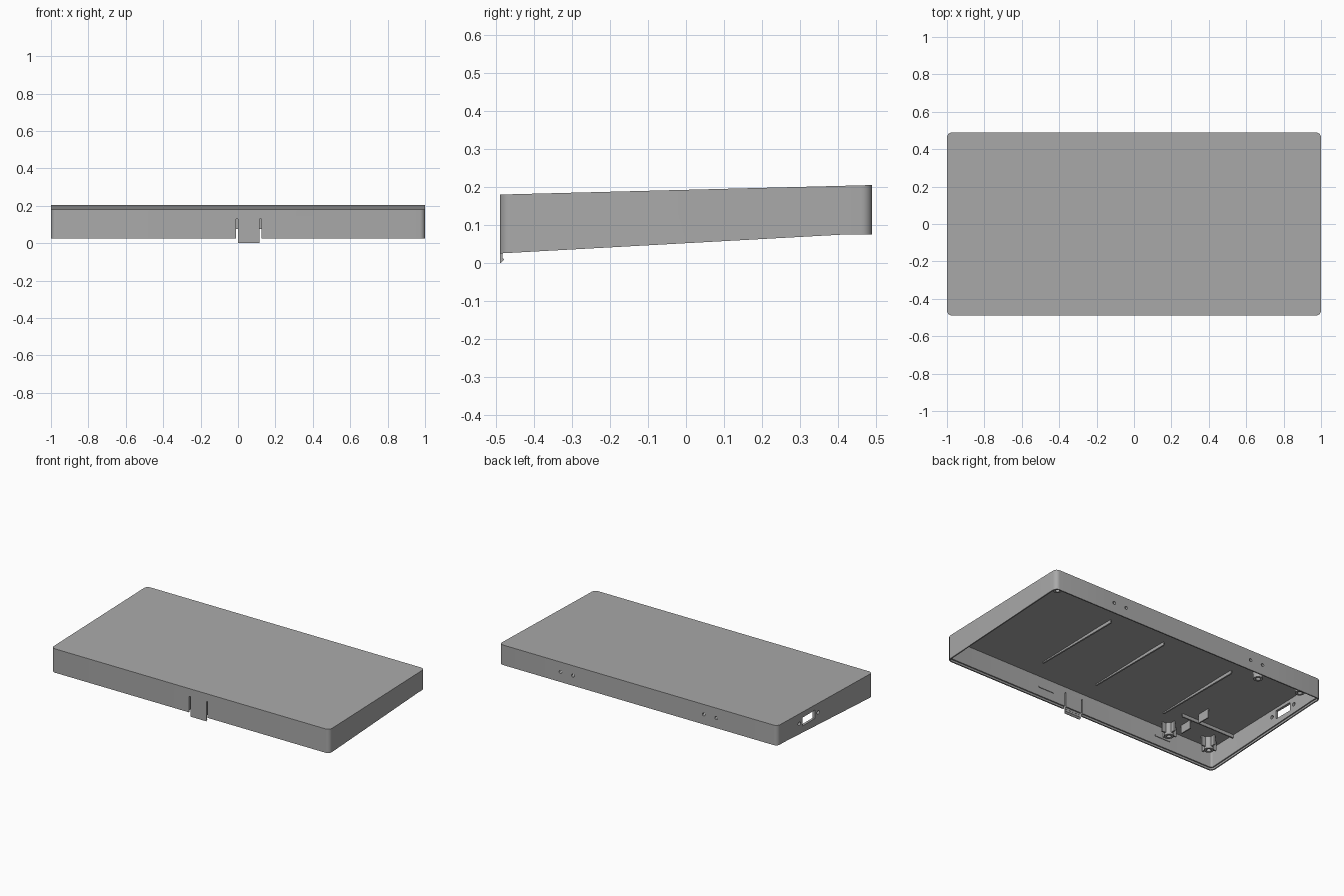
import bpy, bmesh, math
from mathutils import Matrix

if "Cube" in bpy.data.objects:
    bpy.data.objects.remove(bpy.data.objects["Cube"], do_unlink=True)

grey = bpy.data.materials.new("plain grey")
grey.use_nodes = True
grey.diffuse_color = (0.4, 0.4, 0.4, 1)
grey.node_tree.nodes["Principled BSDF"].inputs["Base Color"].default_value = (0.4, 0.4, 0.4, 1)

HX, HY, WALL, RADIUS = 1.0, 0.49, 0.016, 0.028


def top_z(y):
    return 0.18 + 0.025 * (y + HY) / (2 * HY)


def bottom_z(y):
    return min(0.025 + 0.055 * (y + HY), 0.075)


def finish(name, bm):
    bmesh.ops.recalc_face_normals(bm, faces=bm.faces)
    mesh = bpy.data.meshes.new(name)
    bm.to_mesh(mesh)
    bm.free()
    mesh.materials.append(grey)
    ob = bpy.data.objects.new(name, mesh)
    bpy.context.collection.objects.link(ob)
    return ob


def smooth(ob):
    bpy.ops.object.select_all(action="DESELECT")
    ob.select_set(True)
    bpy.context.view_layer.objects.active = ob
    bpy.ops.object.shade_smooth_by_angle(angle=math.radians(30))


def add_box(bm, x0, x1, y0, y1, z0, z1):
    mat = Matrix.Translation(((x0 + x1) / 2, (y0 + y1) / 2, (z0 + z1) / 2))
    mat = mat @ Matrix.Diagonal((x1 - x0, y1 - y0, z1 - z0, 1))
    bmesh.ops.create_cube(bm, size=1, matrix=mat)


def box(name, *bounds):
    bm = bmesh.new()
    add_box(bm, *bounds)
    return finish(name, bm)


def add_hole(bm, x, y, z, r, axis):
    rot = Matrix.Rotation(math.pi / 2, 4, axis)
    bmesh.ops.create_cone(bm, cap_ends=True, segments=16, radius1=r, radius2=r,
                          depth=0.06, matrix=Matrix.Translation((x, y, z)) @ rot)


def outline(inset):
    """Rounded rectangle, with one extra point per side where the rim bends."""
    r, pts = RADIUS - inset, []
    for k, (sx, sy) in enumerate(((1, 1), (-1, 1), (-1, -1), (1, -1))):
        cx, cy = sx * (HX - RADIUS), sy * (HY - RADIUS)
        arc = []
        for i in range(7):
            a = math.pi / 2 * (k + i / 6)
            arc.append((cx + r * math.cos(a), cy + r * math.sin(a)))
        bend = [(sx * (HX - inset), 0.42)]
        pts += bend + arc if k == 0 else arc + bend if k == 1 else arc
    return pts


# Open-bottomed sloping shell with a stepped lip round the rim
bm = bmesh.new()
rings = []
for inset, height in ((0, top_z), (0, bottom_z), (0.008, bottom_z),
                      (0.008, lambda y: bottom_z(y) + 0.012),
                      (WALL, lambda y: bottom_z(y) + 0.012),
                      (WALL, lambda y: top_z(y) - 0.015)):
    rings.append([bm.verts.new((x, y, height(y))) for x, y in outline(inset)])
for a, b in zip(rings, rings[1:]):
    for i in range(len(a)):
        j = (i + 1) % len(a)
        bm.faces.new((a[i], a[j], b[j], b[i]))
bm.faces.new(rings[0])
bm.faces.new(rings[-1])
shell = finish("shell", bm)

# Cutters: hinge recesses, port, screw holes and clip slots
HINGES = (0.515, -0.515)
bm = bmesh.new()
for hx in HINGES:
    add_box(bm, hx - 0.115, hx + 0.115, HY - 0.007, HY + 0.05, 0, 0.3)
    for dx in (-0.045, 0.045):
        add_hole(bm, hx + dx, HY - 0.014, 0.14, 0.01, "X")
add_box(bm, -1.05, -0.95, 0.105, 0.23, 0.108, 0.162)
for y in (0.07, 0.265):
    add_hole(bm, -1, y, 0.135, 0.012, "Y")
for x in (-0.01, 0.115):
    add_box(bm, x, x + 0.01, -0.52, -0.465, -0.02, 0.13)
cutter = finish("shell_cutter", bm)
cutter.hide_render = True
mod = shell.modifiers.new("openings", "BOOLEAN")
mod.operation, mod.solver, mod.object = "DIFFERENCE", "EXACT", cutter
bpy.context.view_layer.objects.active = shell
bpy.ops.object.modifier_apply(modifier=mod.name)
bpy.data.objects.remove(cutter, do_unlink=True)
smooth(shell)

# Hinge plates: a raised frame and a side bar within each recess
for n, hx in enumerate(HINGES):
    bm = bmesh.new()
    y0, y1 = HY - 0.009, HY - 0.002
    add_box(bm, hx - 0.105, hx + 0.08, y0, y1, 0.183, 0.191)
    add_box(bm, hx - 0.105, hx - 0.097, y0, y1, 0.08, 0.183)
    add_box(bm, hx + 0.072, hx + 0.08, y0, y1, 0.08, 0.183)
    add_box(bm, hx + 0.09, hx + 0.105, y0, y1, 0.08, 0.191)
    finish(f"hinge_plate_{n + 1}", bm)

# Front clip: tongue with a small hook, extruded from its side profile
bm = bmesh.new()
profile = [(-0.49, 0), (-0.487, 0), (-0.478, 0.009), (-0.483, 0.013),
           (-0.483, 0.06), (-0.49, 0.06)]
face = bm.faces.new([bm.verts.new((0, y, z)) for y, z in profile])
ext = bmesh.ops.extrude_face_region(bm, geom=[face])
bmesh.ops.translate(bm, vec=(0.115, 0, 0),
                    verts=[v for v in ext["geom"] if isinstance(v, bmesh.types.BMVert)])
finish("front_clip", bm)

# Stiffening ribs under the top
for n, x in enumerate((0.4, 0, -0.51)):
    box(f"top_rib_{n + 1}", x - 0.005, x + 0.005, -0.34, 0.27, 0.162, 0.182)


def boss(name, x, y, r, low, fins):
    """Hollow screw post hanging from the top, optionally with crossed fins."""
    bm = bmesh.new()
    high = top_z(y) - 0.006
    loops = []
    for rad, z in ((r, high), (r, low), (r * 0.5, low), (r * 0.5, high - 0.02)):
        loops.append([bm.verts.new((x + rad * math.cos(t * math.tau / 24),
                                    y + rad * math.sin(t * math.tau / 24), z)) for t in range(24)])
    for a, b in zip(loops, loops[1:]):
        for i in range(24):
            bm.faces.new((a[i], a[i - 1], b[i - 1], b[i]))
    bm.faces.new(loops[0])
    bm.faces.new(loops[-1])
    if fins:
        for s in (-1, 1):
            x0, x1 = sorted((x + s * r * 0.9, x + s * r * 1.9))
            add_box(bm, x0, x1, y - 0.005, y + 0.005, low + 0.015, high)
            y0, y1 = sorted((y + s * r * 0.9, y + s * r * 1.9))
            add_box(bm, x - 0.005, x + 0.005, y0, y1, low + 0.015, high)
    smooth(finish(name, bm))


# Screw posts on the port side and small posts in the far corners
for n, (x, y) in enumerate(((-0.62, -0.425), (-0.9, -0.4), (-0.61, 0.39), (-0.9, 0.42))):
    boss(f"screw_post_{n + 1}", x, y, 0.028, 0.09 if y < 0 else 0.11, y < 0)
for n, s in enumerate((-1, 1)):
    boss(f"corner_post_{n + 1}", 0.935, s * 0.425, 0.025, 0.11, False)

# Board holder: two tabs and a cross rib
box("holder_tab_front", -0.688, -0.68, -0.385, -0.305, 0.115, 0.178)
box("holder_tab_back", -0.688, -0.68, -0.23, -0.145, 0.115, 0.182)
box("holder_rib", -0.985, -0.6, -0.285, -0.277, 0.15, 0.178)

# Snap ridges inside the front wall
for n, x in enumerate((0.267, -0.61)):
    box(f"snap_ridge_{n + 1}", x - 0.055, x + 0.055, -0.478, -0.47, 0.091, 0.098)
